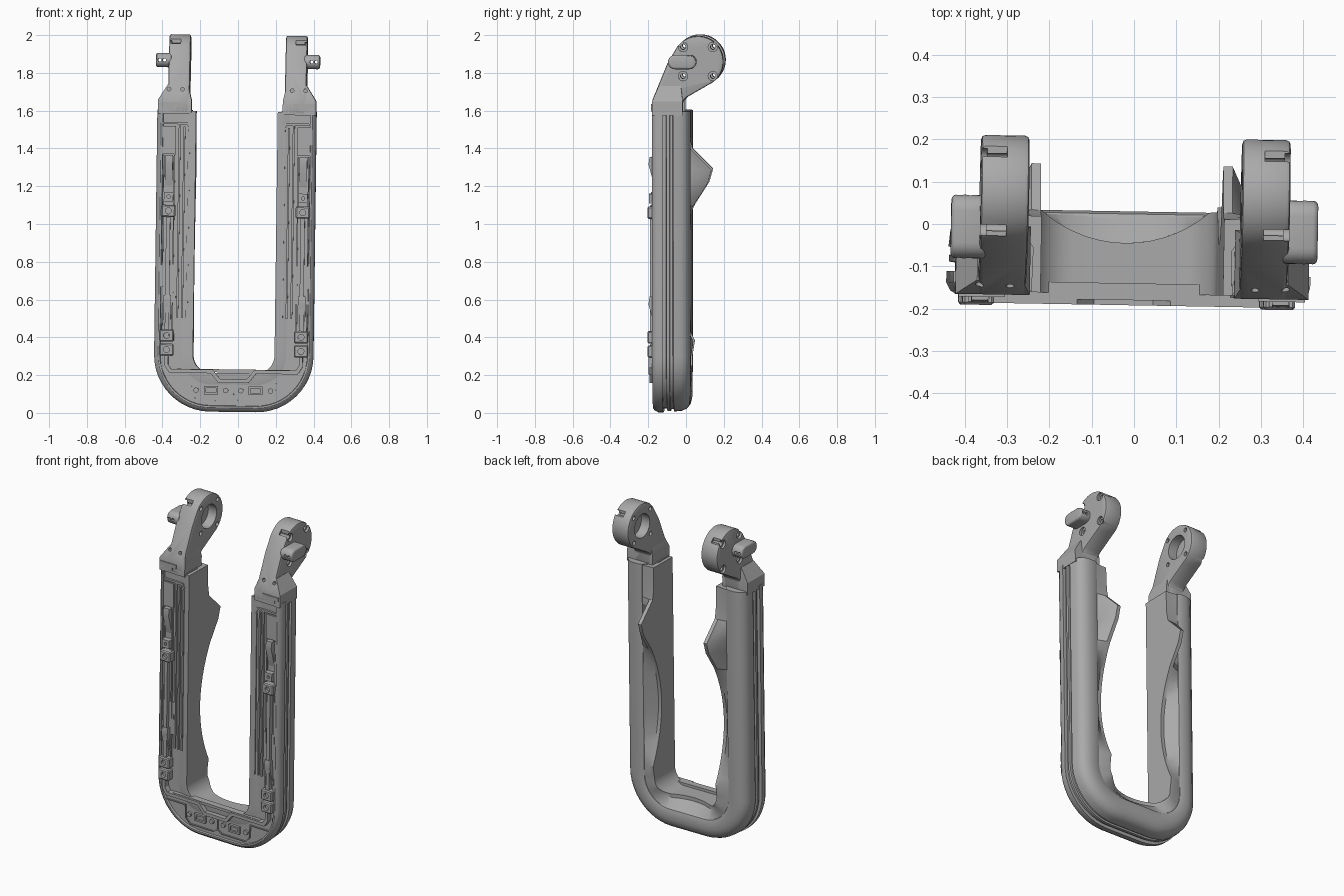
import bpy, bmesh, math
from mathutils import Matrix, Vector

cube = bpy.data.objects.get("Cube")
if cube:
    bpy.data.objects.remove(cube)

GREY = (0.4, 0.4, 0.4, 1)
mat = bpy.data.materials.new("plain grey")
mat.use_nodes = True
mat.diffuse_color = GREY
mat.node_tree.nodes["Principled BSDF"].inputs["Base Color"].default_value = GREY

W, R, Z0, LEG_TOP = 0.422, 0.30, 0.005, 1.6   # half width, corner radius, base, leg top
WIRE_X = 0.356                                # centre line of the front channel
parts = []


# ---------- helpers ----------
def finish(name, bm):
    bmesh.ops.recalc_face_normals(bm, faces=bm.faces)
    mesh = bpy.data.meshes.new(name)
    bm.to_mesh(mesh)
    bm.free()
    mesh.materials.append(mat)
    ob = bpy.data.objects.new(name, mesh)
    bpy.context.collection.objects.link(ob)
    parts.append(ob)
    return ob


def prism(name, pts, axis, lo, hi):
    """Extrude a (y,z) outline along x, or an (x,z) outline along y."""
    place = (lambda p, t: (t, p[0], p[1])) if axis == "x" else (lambda p, t: (p[0], t, p[1]))
    bm = bmesh.new()
    a, b = [[bm.verts.new(place(p, t)) for p in pts] for t in (lo, hi)]
    bm.faces.new(a)
    bm.faces.new(b)
    for i in range(len(pts)):
        j = (i + 1) % len(pts)
        bm.faces.new((a[i], a[j], b[j], b[i]))
    return finish(name, bm)


def plate(name, x, z, w, h, front, back=-0.15):
    w, h = w / 2, h / 2
    return prism(name, [(x - w, z - h), (x + w, z - h), (x + w, z + h), (x - w, z + h)], "y", front, back)


def arc(cx, cy, r, a0, a1, n):
    angles = [math.radians(a0 + (a1 - a0) * i / n) for i in range(n + 1)]
    return [(cx + r * math.cos(a), cy + r * math.sin(a)) for a in angles]


def disc(name, cx, cz, r, axis, lo, hi, n=24):
    return prism(name, arc(cx, cz, r, 0, 360 - 360 / n, n - 1), axis, lo, hi)


def strip(name, path, width, front, back=-0.15):
    """Flat mitred band along an x,z path."""
    path = [Vector(p) for p in path]
    dirs = [(b - a).normalized() for a, b in zip(path, path[1:])]
    left, right = [], []
    for i, p in enumerate(path):
        d0, d1 = dirs[max(i - 1, 0)], dirs[min(i, len(dirs) - 1)]
        n0, n1 = Vector((-d0.y, d0.x)), Vector((-d1.y, d1.x))
        off = (n0 + n1) / (1 + n0.dot(n1)) * width / 2
        left.append(p + off)
        right.append(p - off)
    return prism(name, left + right[::-1], "y", front, back)


def hull(name, pts):
    bm = bmesh.new()
    for p in pts:
        bm.verts.new(p)
    bmesh.ops.convex_hull(bm, input=bm.verts)
    return finish(name, bm)


def sweep(name, stations, section):
    """Loft a section, given as (inward offset, y) points, along the U."""
    bm = bmesh.new()
    rings = []
    for st in stations:
        x, z, nx, nz = st
        rings.append([bm.verts.new((x + nx * d, y, z + nz * d)) for d, y in section(st)])
    for a, b in zip(rings, rings[1:]):
        for i in range(len(a)):
            j = (i + 1) % len(a)
            bm.faces.new((a[i], a[j], b[j], b[i]))
    bm.faces.new(rings[0])
    bm.faces.new(rings[-1])
    return finish(name, bm)


def apply_modifier(ob, kind, **settings):
    mod = ob.modifiers.new(kind, kind)
    for key, value in settings.items():
        setattr(mod, key, value)
    bpy.context.view_layer.objects.active = ob
    bpy.ops.object.modifier_apply(modifier=mod.name)


def cut(ob, cutter):
    apply_modifier(ob, "BOOLEAN", object=cutter, operation="DIFFERENCE", solver="EXACT")
    parts.remove(cutter)
    bpy.data.objects.remove(cutter)


def u_path(heights):
    half = [(W, z, -1, 0) for z in heights]
    for px, pz in arc(0, 0, 1, 0, -90, 12):
        half.append((W - R + R * px, Z0 + R + R * pz, -px, -pz))
    span = W - R
    mid = [(span * (1 - i / 4), Z0, 0, 1) for i in range(1, 8)]
    return half + mid + [(-x, z, -nx, nz) for x, z, nx, nz in reversed(half)]


# ---------- mirrored parts: arm ----------
CY, CZ, CR = 0.07, 1.865, 0.135
outline = [(-0.172, 1.58), (-0.172, 1.66), (-0.092, 1.855)] + arc(CY, CZ, CR, 152, -65, 32)
outline += [(0.01, 1.675), (-0.01, 1.655), (-0.01, 1.58)]
arm = prism("arm", outline, "x", 0.252, 0.366)
apply_modifier(arm, "BEVEL", width=0.01, segments=2, limit_method="ANGLE", angle_limit=math.radians(40))
cut(arm, disc("bore", CY, CZ, 0.072, "x", 0.2, 0.31, 32))
for sy in (-1, 1):
    for sz in (-1, 1):
        y, z = CY + sy * 0.079, CZ + sz * 0.077
        cut(arm, disc("bolt_hole", y, z, 0.013, "x", 0.2, 0.5, 16))
        cut(arm, disc("counterbore", y, z, 0.025, "x", 0.352, 0.5, 16))
for y in (-0.02, 0.167):
    cut(arm, prism("notch", [(y - 0.013, 1.945), (y + 0.013, 1.945), (y + 0.013, 2.1), (y - 0.013, 2.1)], "x", 0.305, 0.5))

base = [(x, y, z) for x in (0.242, 0.418) for y in (-0.172, -0.01) for z in (1.58, 1.655)]
base += [(x, y, 1.735) for x in (0.262, 0.368) for y in (-0.138, -0.02)]
arm_base = hull("arm_base", base)
for x in (0.29, 0.362):
    for ob in (arm, arm_base):
        hole = disc("pin_hole", x, 1.71, 0.01, "y", -0.3, -0.13, 12)
        cut(ob, hole)

pill = arc(0.025, 1.863, 0.038, -90, 90, 10) + arc(-0.05, 1.863, 0.038, 90, 270, 10)
knob = prism("knob", pill, "x", 0.35, 0.434)
apply_modifier(knob, "BEVEL", width=0.012, segments=3, limit_method="ANGLE", angle_limit=math.radians(40))
for x in (0.39, 0.414):
    cut(knob, disc("knob_hole", x, 1.863, 0.009, "y", -0.3, 0.3, 12))

# ---------- mirrored parts: front fittings ----------
tee = [(0.30, 1.64), (0.30, 1.618), (0.325, 1.618), (0.325, 1.6), (0.385, 1.6), (0.385, 1.618), (0.41, 1.618), (0.41, 1.64)]
prism("tee_latch", tee, "y", -0.178, -0.16)
for i, x in enumerate((0.252, 0.277, 0.302)):
    strip("front_rib", [(x, 0.5), (x, 1.5 + 0.012 * i)], 0.01, -0.17)
strip("rib_cap", [(0.247, 1.505), (0.26, 1.53), (0.39, 1.53)], 0.012, -0.17)
plate("upper_pad", WIRE_X, 1.44, 0.07, 0.15, -0.168)
plate("lower_pad", WIRE_X, 0.68, 0.09, 0.2, -0.165)
for z in (1.34, 0.6):
    ramp = [(-0.15, z - 0.17), (-0.192, z - 0.02), (-0.186, z + 0.02), (-0.15, z + 0.02)]
    prism("ramp", ramp, "x", WIRE_X - 0.02, WIRE_X + 0.02)
strip("leg_wire", [(WIRE_X, 0.38), (WIRE_X, 1.04)], 0.022, -0.185)
for x in (WIRE_X - 0.028, WIRE_X + 0.028):
    strip("channel_edge", [(x, 0.42), (x, 1.36)], 0.007, -0.168)
for z in (1.065, 0.405, 0.33):
    clamp = plate("clamp", WIRE_X, z, 0.075, 0.064, -0.197)
    apply_modifier(clamp, "BEVEL", width=0.006, segments=1)
    cut(clamp, disc("clamp_hole", WIRE_X, z, 0.016, "y", -0.3, -0.18, 16))
small = plate("small_clamp", WIRE_X, 1.14, 0.05, 0.05, -0.19)
cut(small, disc("small_hole", WIRE_X, 1.14, 0.009, "y", -0.3, -0.17, 12))
strip("corner_trim", [(0.382, 0.26), (0.372, 0.17), (0.225, 0.17), (0.22, 0.09), (0.19, 0.06), (0.03, 0.06), (0.0, 0.08)], 0.006, -0.165)
window = plate("bottom_window", 0.118, 0.118, 0.075, 0.045, -0.174)
cut(window, plate("window_recess", 0.118, 0.118, 0.052, 0.024, -0.3, -0.162))
for x in (0.04, 0.197):
    disc("bottom_pin", x, 0.118, 0.014, "y", -0.17, -0.15, 16)

# ---------- mirror the side parts ----------
for ob in list(parts):
    twin = ob.copy()
    twin.data = ob.data.copy()
    twin.data.transform(Matrix.Diagonal((-1, 1, 1, 1)))
    twin.data.flip_normals()
    bpy.context.collection.objects.link(twin)
    twin.name, ob.name = "right_" + ob.name, "left_" + ob.name
    parts.append(twin)

# ---------- U frame: front shell, side groove and rounded back rail ----------
FRAME = [(0, -0.118), (0, -0.145), (0.01, -0.164), (0.022, -0.172), (0.031, -0.172),
         (0.033, -0.158), (0.178, -0.158), (0.185, -0.164), (0.188, -0.06), (0.13, 0.024),
         (0.11, 0.03), (0.07, 0.03), (0.04, 0.022), (0.018, 0.004), (0.008, -0.02), (0.004, -0.06),
         (0.016, -0.063), (0.016, -0.078), (0.006, -0.08), (0.006, -0.096), (0.02, -0.098), (0.02, -0.118)]
sweep("u_frame", u_path([LEG_TOP]), lambda st: FRAME)

# ---------- inner lining with back fins and a scooped edge ----------
FIN = [(0.38, 0.03), (1.1, 0.045), (1.22, 0.12), (1.29, 0.14), (1.4, 0.03), (1.45, 0.02), (1.6, 0.015)]
DEPTH = 0.206


def back_edge(st):
    x, z, nx, nz = st
    if nz == 0 and z > 0.38:
        if z <= 1.1:
            return -0.045 + 0.088 * ((z - 0.74) / 0.36) ** 2
        for (z0, y0), (z1, y1) in zip(FIN, FIN[1:]):
            if z <= z1:
                return y0 + (y1 - y0) * (z - z0) / (z1 - z0)
    xi = min(abs(x + nx * DEPTH), 0.2)
    return 0.255 - math.sqrt(0.09 - xi * xi)


def lining(st):
    y = back_edge(st)
    return [(0.14, -0.157), (0.176, -0.165), (DEPTH, -0.165), (DEPTH, y), (0.184, y), (0.13, 0.022)]


heights = [1.595, 1.45, 1.4, 1.29, 1.22] + [1.1 - 0.045 * i for i in range(17)]
sweep("inner_lining", u_path(heights), lining)

# ---------- wire across the bottom ----------
half = [(WIRE_X, 0.31), (WIRE_X, 0.25), (0.335, 0.218), (0.115, 0.218), (0.075, 0.168)]
strip("bottom_wire", half + [(-x, z) for x, z in reversed(half)], 0.02, -0.192)
strip("bottom_ledge", [(-0.3, 0.222), (0.3, 0.222)], 0.016, -0.18, -0.14)
strip("centre_seam", [(0, 0.08), (0, 0.16)], 0.006, -0.165)

# ---------- slight overall lean, then shading ----------
lean = Matrix.Translation((-0.024, 0, 0)) @ Matrix.Rotation(math.radians(-1), 4, "Z") @ Matrix.Rotation(math.radians(0.77), 4, "Y")
bpy.ops.object.select_all(action="DESELECT")
for ob in parts:
    ob.data.transform(lean)
    ob.select_set(True)
bpy.context.view_layer.objects.active = parts[0]
bpy.ops.object.shade_smooth_by_angle(angle=math.radians(30))
